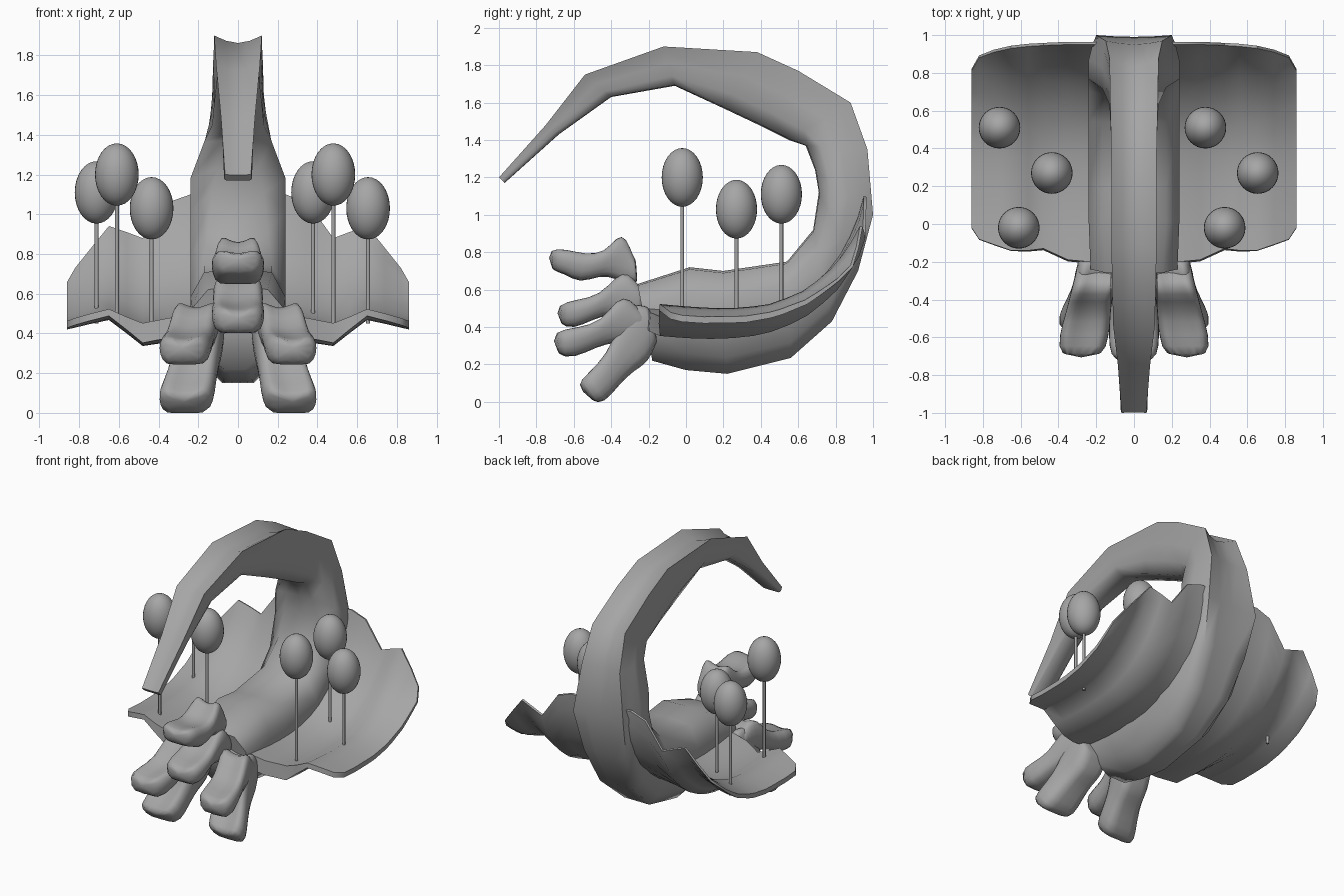
import bpy, bmesh, math
from mathutils import Vector

if "Cube" in bpy.data.objects:
    bpy.data.objects.remove(bpy.data.objects["Cube"])

# Mid grey used on every part
grey = bpy.data.materials.new("mid_grey")
grey.diffuse_color = (.38, .38, .38, 1)
grey.use_nodes = True
grey.node_tree.nodes["Principled BSDF"].inputs["Base Color"].default_value = grey.diffuse_color


def finish(ob, angle=40):
    ob.data.materials.append(grey)
    bpy.ops.object.select_all(action='DESELECT')
    ob.select_set(True)
    bpy.context.view_layer.objects.active = ob
    bpy.ops.object.shade_smooth_by_angle(angle=math.radians(angle))


def make(name, verts, faces, angle=40):
    me = bpy.data.meshes.new(name)
    me.from_pydata(verts, [], faces)
    bm = bmesh.new()
    bm.from_mesh(me)
    bmesh.ops.recalc_face_normals(bm, faces=bm.faces)
    bm.to_mesh(me)
    bm.free()
    ob = bpy.data.objects.new(name, me)
    bpy.context.collection.objects.link(ob)
    finish(ob, angle)
    return ob


def loft(name, rings, angle=40):
    """Closed tube through equal-sized rings, capped at both ends."""
    n = len(rings[0])
    verts = [p for r in rings for p in r]
    faces = [(i * n + j, i * n + (j + 1) % n, (i + 1) * n + (j + 1) % n, (i + 1) * n + j)
             for i in range(len(rings) - 1) for j in range(n)]
    faces += [tuple(range(n)), tuple(range(len(verts) - n, len(verts)))]
    return make(name, verts, faces, angle)


# Curled body and tail: outer (y, z), inner (y, z), half widths inner / middle / outer, groove
stations = [
    ((-.18, .22), (-.26, .63), .15, .23, .07, .0),
    ((.00, .17), (.02, .72), .17, .24, .07, .0),
    ((.22, .15), (.20, .70), .17, .24, .08, .0),
    ((.56, .235), (.54, .75), .17, .24, .10, .0),
    ((.78, .43), (.68, .92), .15, .24, .14, .01),
    ((.92, .70), (.71, 1.12), .13, .24, .17, .02),
    ((1.0, 1.0), (.69, 1.24), .10, .24, .20, .03),
    ((.97, 1.35), (.64, 1.37), .08, .17, .15, .06),
    ((.88, 1.60), (.55, 1.40), .07, .13, .13, .14),
    ((.60, 1.77), (.38, 1.485), .07, .12, .125, .15),
    ((.38, 1.87), (.20, 1.57), .07, .11, .12, .15),
    ((-.12, 1.90), (-.06, 1.69), .07, .10, .12, .18),
    ((-.54, 1.75), (-.40, 1.63), .07, .09, .11, .2),
    ((-.75, 1.48), (-.68, 1.43), .06, .08, .085, .2),
    ((-1.0, 1.20), (-.97, 1.17), .06, .07, .065, .1),
]
rings = []
for o, i, wi, wm, wo, groove in stations:
    o, i = Vector(o), Vector(i)
    section = [(0, .0), (wi, .02), (wm, .25), (wm, .58), ((wm + wo) / 2, .84), (wo, 1),
               (wo * .5, 1 - groove * .7), (0, 1 - groove)]
    section += [(-x, t) for x, t in reversed(section[1:-1])]
    rings.append([(x, *i.lerp(o, t)) for x, t in section])
loft("curled_body", rings, 65)

# Cupped side wings, ragged front and back, thicker towards the body
path = [(-.22, .46), (-.05, .445), (.1, .435), (.3, .44), (.45, .47), (.6, .54),
        (.73, .65), (.83, .79), (.9, .95), (.94, 1.12)]
# x, front y, front height shift, back y, back height, thickness
columns = [(.16, -.20, .04, .95, 1.10, .10), (.24, -.20, .04, .95, 1.10, .10),
           (.35, -.19, .02, .95, 1.06, .10), (.48, -.13, .0, .945, .88, .10),
           (.56, -.14, .03, .94, .91, .065), (.65, -.14, .07, .93, .94, .035),
           (.74, -.11, .05, .91, .83, .035), (.82, -.08, .03, .88, .73, .035),
           (.86, -.02, .02, .81, .66, .035)]


def along(u):
    k = max(0, min(int(u), len(path) - 2))
    return Vector(path[k]).lerp(Vector(path[k + 1]), u - k)


samples = [i * .01 for i in range(901)]
rows = 14
rings = []
for x, y0, dz, y1, z1, thick in columns:
    u0 = min(samples, key=lambda u: abs(along(u).x - y0))
    u1 = min((u for u in samples if u > 3), key=lambda u: abs(along(u).y - z1))
    shift = y1 - along(u1).x
    top, under = [], []
    for r in range(rows):
        s = r / (rows - 1)
        u = u0 + (u1 - u0) * s
        p = along(u) + Vector((shift * s * s, dz * (1 - s * s)))
        d = (along(u + .4) - along(u - .4)).normalized()
        t = .015 + (thick - .015) * (1 - s ** 3)
        top.append((x, p.x, p.y))
        under.append((x, p.x + d.y * t, p.y - d.x * t))
    rings.append(top + under[::-1])
wings = loft("side_wings", rings, 50)
wings.modifiers.new("mirror", 'MIRROR')


# Front fingers: stations of (x, y, z top, y, z bottom, half width), root to tip
def finger(name, stations, mirrored=False):
    rings = []
    for x, yt, zt, yb, zb, w in [stations[0]] + stations:
        t, b = Vector((yt, zt)), Vector((yb, zb))
        half = [(0, .13), (w * .45, .06), (w * .8, -.04), (w * 1.05, .25), (w * 1.0, .65),
                (w * .8, 1.05), (0, .97)]
        sec = half + [(-a, s) for a, s in reversed(half[1:-1])]
        rings.append([(x + a, *t.lerp(b, s)) for a, s in sec])
    # hold the root end square
    rings[0] = [(x, y + .012, z) for x, y, z in rings[0]]
    ob = loft(name, rings, 180)
    if mirrored:
        ob.modifiers.new("mirror", 'MIRROR')
    sub = ob.modifiers.new("soften", 'SUBSURF')
    sub.levels = sub.render_levels = 1


finger("top_finger", [
    (0, -.28, .77, -.27, .64, .10), (0, -.32, .89, -.30, .62, .10), (0, -.37, .89, -.37, .66, .11),
    (0, -.43, .80, -.46, .68, .125), (0, -.54, .79, -.57, .63, .13),
    (0, -.64, .82, -.65, .69, .13), (0, -.74, .82, -.73, .70, .11)])
finger("middle_finger", [
    (0, -.25, .62, -.24, .46, .12), (0, -.31, .70, -.32, .44, .125), (0, -.37, .68, -.41, .47, .12),
    (0, -.46, .57, -.50, .44, .125), (0, -.58, .55, -.60, .39, .135), (0, -.70, .52, -.68, .41, .11)])
finger("upper_side_fingers", [
    (.19, -.24, .48, -.23, .38, .11), (.20, -.30, .56, -.28, .33, .115),
    (.22, -.37, .56, -.37, .32, .115), (.24, -.45, .43, -.47, .30, .115),
    (.265, -.58, .40, -.60, .23, .13), (.28, -.72, .38, -.70, .25, .12)], True)
finger("lower_side_fingers", [
    (.18, -.21, .51, -.16, .32, .11), (.19, -.30, .54, -.20, .21, .12),
    (.205, -.37, .40, -.28, .17, .115), (.23, -.42, .26, -.36, .09, .12),
    (.26, -.53, .15, -.44, -.01, .14), (.275, -.59, .09, -.50, .0, .12)], True)

# Balloon-like bulbs on thin stems, one group per side
for side, shift in (("right", 0), ("left", -1.09)):
    for n, (x, y, z) in enumerate([(.378, .51, 1.11), (.655, .27, 1.03), (.48, -.02, 1.20)], 1):
        bpy.ops.mesh.primitive_uv_sphere_add(segments=32, ring_count=16, radius=1,
                                             location=(x + shift, y, z))
        bulb = bpy.context.object
        bulb.name = f"{side}_bulb_{n}"
        bulb.scale = (.11, .11, .157)
        finish(bulb)
        low, high = .45, z - .12
        bpy.ops.mesh.primitive_cylinder_add(vertices=12, radius=.01, depth=high - low,
                                            location=(x + shift, y, (low + high) / 2))
        stem = bpy.context.object
        stem.name = f"{side}_stem_{n}"
        finish(stem)
